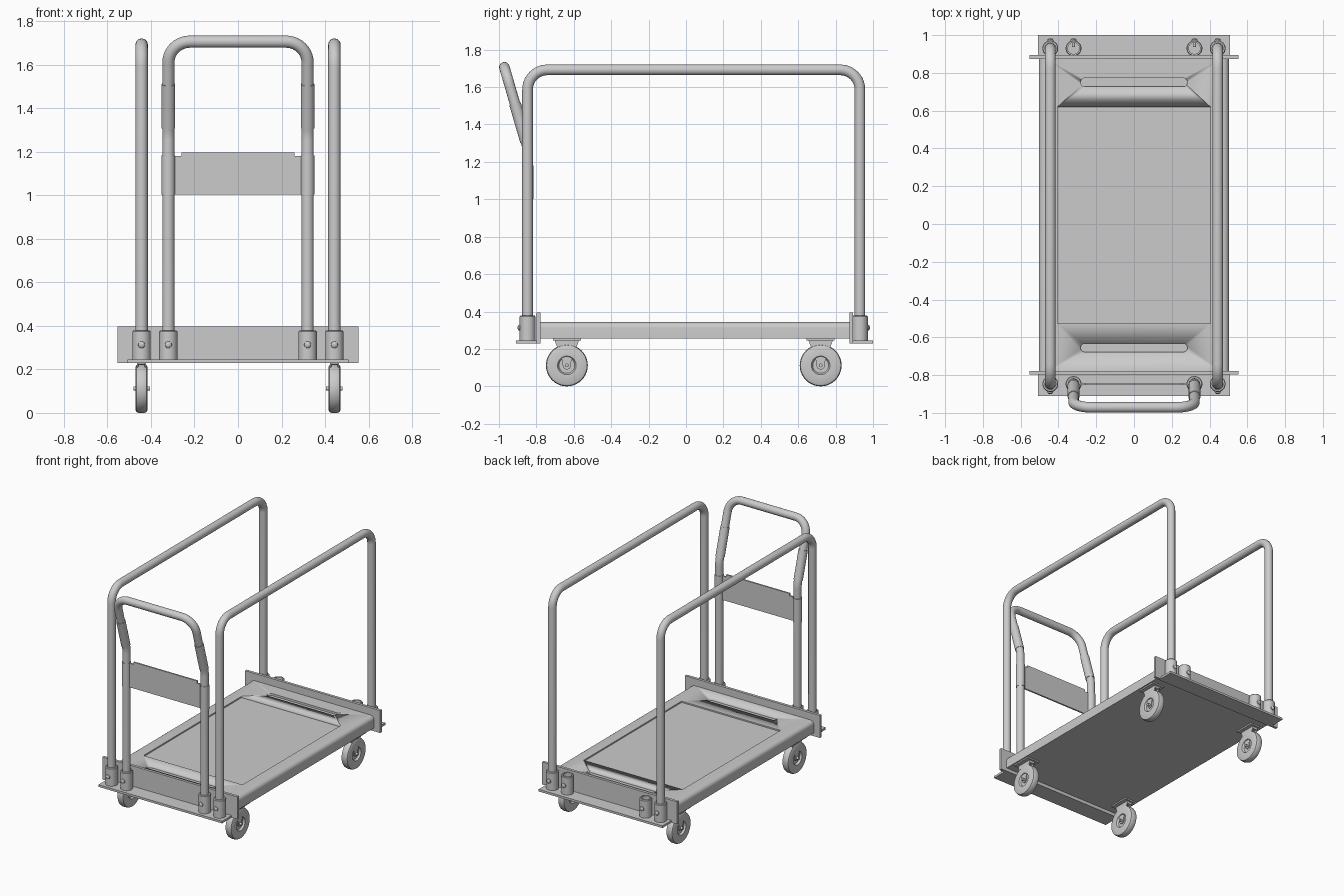
import bpy, bmesh
from math import pi, cos, sin
from mathutils import Vector, Matrix

if "Cube" in bpy.data.objects:
    bpy.data.objects.remove(bpy.data.objects["Cube"])

FRONT, BACK = -0.847, 0.93      # socket rows
RAIL_X, HANDLE_X = 0.443, 0.32


def finish(name, bm, angle=0.6):
    bmesh.ops.recalc_face_normals(bm, faces=bm.faces)
    me = bpy.data.meshes.new(name)
    bm.to_mesh(me)
    bm.free()
    ob = bpy.data.objects.new(name, me)
    bpy.context.collection.objects.link(ob)
    bpy.ops.object.select_all(action='DESELECT')
    ob.select_set(True)
    bpy.context.view_layer.objects.active = ob
    bpy.ops.object.shade_smooth_by_angle(angle=angle)
    return ob


def box(name, lo, hi):
    bm = bmesh.new()
    bmesh.ops.create_cube(bm, size=1)
    lo, hi = Vector(lo), Vector(hi)
    for v in bm.verts:
        v.co = Vector((v.co[i] * (hi[i] - lo[i]) + (hi[i] + lo[i]) / 2 for i in range(3)))
    return finish(name, bm)


def lathe(name, profile, loc, axis='Z', seg=32, closed=False):
    """Spin (radius, height) points around an axis."""
    bm = bmesh.new()
    vs = [bm.verts.new((r, 0, h)) for r, h in profile]
    pairs = list(zip(vs, vs[1:])) + ([(vs[-1], vs[0])] if closed else [])
    es = [bm.edges.new(p) for p in pairs]
    bmesh.ops.spin(bm, geom=vs + es, cent=(0, 0, 0), axis=(0, 0, 1), angle=2 * pi, steps=seg)
    bmesh.ops.remove_doubles(bm, verts=bm.verts, dist=1e-5)
    rot = {'Z': Matrix(), 'X': Matrix.Rotation(pi / 2, 4, 'Y'),
           'Y': Matrix.Rotation(-pi / 2, 4, 'X')}[axis]
    bm.transform(Matrix.Translation(loc) @ rot)
    return finish(name, bm)


def prism(name, outline, place, depth):
    """Extrude a 2D outline; place maps (a, b, d) to a 3D point."""
    bm = bmesh.new()
    f = bm.faces.new([bm.verts.new(place(a, b, 0)) for a, b in outline])
    ext = bmesh.ops.extrude_face_region(bm, geom=[f])['geom']
    off = Vector(place(0, 0, depth)) - Vector(place(0, 0, 0))
    bmesh.ops.translate(bm, vec=off, verts=[g for g in ext if isinstance(g, bmesh.types.BMVert)])
    return finish(name, bm)


def fillet(pts, radii, n=10):
    """Round the inner corners of a path."""
    pts = [Vector(p) for p in pts]
    out = [pts[0]]
    for a, p, b, r in zip(pts, pts[1:], pts[2:], radii):
        u, v = (a - p).normalized(), (b - p).normalized()
        half = u.angle(v) / 2
        d = r / math_tan(half)
        c = p + (u + v).normalized() * (r / sin(half))
        s, e = p + u * d - c, p + v * d - c
        ang = s.angle(e)
        for i in range(n + 1):
            t = i / n
            out.append(c + (s * sin((1 - t) * ang) + e * sin(t * ang)) / sin(ang))
    return out + [pts[-1]]


def math_tan(a):
    return sin(a) / cos(a)


def tube(name, path, r, seg=24):
    bm = bmesh.new()
    rings = []
    side = None
    for i, p in enumerate(path):
        t = (path[min(i + 1, len(path) - 1)] - path[max(i - 1, 0)]).normalized()
        if side is None:
            side = t.orthogonal()
        side = (side - t * side.dot(t)).normalized()
        w = t.cross(side)
        rings.append([bm.verts.new(p + side * r * cos(2 * pi * k / seg) + w * r * sin(2 * pi * k / seg))
                      for k in range(seg)])
    for a, b in zip(rings, rings[1:]):
        for k in range(seg):
            bm.faces.new((a[k], a[(k + 1) % seg], b[(k + 1) % seg], b[k]))
    bm.faces.new(rings[0])
    bm.faces.new(rings[-1])
    return finish(name, bm)


# Deck with rounded long edges
r, w, lo, hi = 0.03, 0.503, 0.255, 0.343
arc = [(w - r + r * cos(a * pi / 12), hi - r + r * sin(a * pi / 12)) for a in range(7)]
outline = [(w, lo)] + arc + [(-x, z) for x, z in reversed(arc)] + [(-w, lo)]
deck = prism('deck', outline, lambda a, b, d: (a, -0.79 + d, b), 1.67)

# Recessed mat and slots in the deck top
cutters = [box('mat_cutter', (-0.405, -0.527, 0.333), (0.405, 0.62, 0.4))]
for y in (-0.655, 0.75):
    pill = [(s * (0.26 + 0.023 * cos(a)), s * 0.023 * sin(a))
            for s in (1, -1) for a in [-pi / 2 + k * pi / 10 for k in range(11)]]
    cutters.append(prism('slot_cutter', pill, lambda a, b, d, y=y: (a, y + b, 0.328 + d), 0.08))
for c in cutters:
    c.hide_render = True
    m = deck.modifiers.new('recess', 'BOOLEAN')
    m.object, m.operation, m.solver = c, 'DIFFERENCE', 'EXACT'
bpy.context.view_layer.objects.active = deck
for m in list(deck.modifiers):
    bpy.ops.object.modifier_apply(modifier=m.name)
for c in cutters:
    bpy.data.objects.remove(c)

# End brackets: upright plate and shelf
for name, y0, y1, s0, s1 in (('front', -0.798, -0.778, -0.91, -0.79), ('back', 0.874, 0.894, 0.88, 1.0)):
    box(name + '_end_plate', (-0.553, y0, 0.23), (0.553, y1, 0.396))
    box(name + '_shelf', (-0.507, s0, 0.23), (0.507, s1, 0.246))

# Sockets with clamping bolts
for y, s in ((FRONT, -1), (BACK, 1)):
    for x in (-RAIL_X, -HANDLE_X, HANDLE_X, RAIL_X):
        lathe('socket', [(0.03, 0.246), (0.042, 0.246), (0.042, 0.373), (0.038, 0.378), (0.03, 0.378)],
              (x, y, 0), closed=True)
        dome = [(0, 0.006), (0.008, 0.006), (0.008, 0.04), (0.016, 0.04), (0.015, 0.047), (0.009, 0.052), (0, 0.054)]
        lathe('socket_bolt', [(q, h * s) for q, h in dome], (x, y, 0.313), 'Y', 20)

# Side rails
for x in (-RAIL_X, RAIL_X):
    tube('side_rail', fillet([(x, FRONT, 0.25), (x, FRONT, 1.692), (x, BACK, 1.692), (x, BACK, 0.25)],
                             (0.105, 0.105)), 0.0285)

# Push handle: bent legs and top bar
top_y, top_z, bend_z = -0.971, 1.706, 1.28
path = [(-HANDLE_X, FRONT, 0.25), (-HANDLE_X, FRONT, bend_z), (-HANDLE_X, top_y, top_z),
        (HANDLE_X, top_y, top_z), (HANDLE_X, FRONT, bend_z), (HANDLE_X, FRONT, 0.25)]
tube('push_handle', fillet(path, (0.2, 0.1, 0.1, 0.2)), 0.028)
for x in (-HANDLE_X, HANDLE_X):
    a, b = Vector((x, FRONT, bend_z)), Vector((x, top_y, top_z))
    tube('handle_sleeve', [a.lerp(b, 0.07), a.lerp(b, 0.54)], 0.0315)
    lathe('panel_clamp', [(0.026, 1.003), (0.031, 1.003), (0.031, 1.182), (0.026, 1.182)],
          (x, FRONT, 0), closed=True)

# Handle panel with raised top lip
panel = [(-0.3, 1.003), (0.3, 1.003), (0.3, 1.18), (0.26, 1.18), (0.26, 1.197),
         (-0.26, 1.197), (-0.26, 1.18), (-0.3, 1.18)]
prism('handle_panel', panel, lambda a, b, d: (a, FRONT - 0.006 + d, b), 0.012)

# Casters
for x in (-RAIL_X, RAIL_X):
    for y in (-0.637, 0.72):
        c = (x, y, 0.112)
        half = [(0, 0.012), (0.042, 0.012), (0.05, 0.026), (0.098, 0.028), (0.108, 0.023), (0.112, 0.012)]
        lathe('wheel', half + [(q, -h) for q, h in reversed(half)], c, 'X', 40)
        lathe('axle', [(0, -0.038), (0.01, -0.038), (0.01, 0.038), (0, 0.038)], c, 'X', 16)
        # Fork arms run inside the tyre and show in the hub recess
        arm = [(-0.065, 0.245), (-0.022, 0.13)] + \
              [(0.022 * cos(a), 0.112 + 0.022 * sin(a)) for a in [pi + k * pi / 8 for k in range(9)]] + \
              [(0.022, 0.13), (0.065, 0.245)]
        for s in (-1, 1):
            prism('caster_fork', arm, lambda a, b, d, s=s: (x + s * (0.014 + d), y + a, b), 0.007)
        box('fork_crown', (x - 0.021, y - 0.06, 0.228), (x + 0.021, y + 0.06, 0.247))
        box('caster_plate', (x - 0.05, y - 0.075, 0.245), (x + 0.05, y + 0.075, 0.256))
